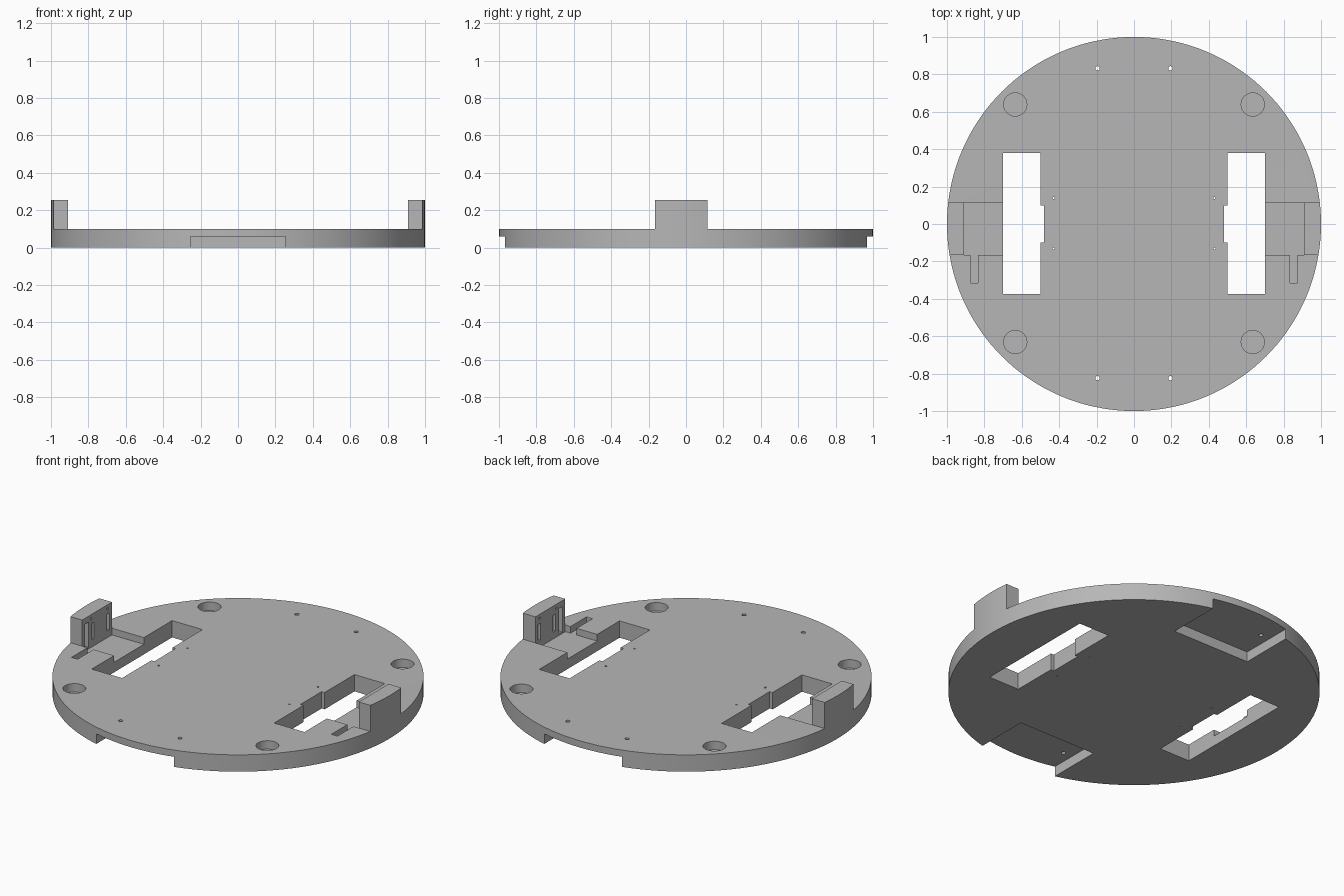
import bpy, bmesh, math
from mathutils import Matrix

if "Cube" in bpy.data.objects:
    bpy.data.objects.remove(bpy.data.objects["Cube"], do_unlink=True)

RIM_TOP, POST_TOP, BAY_FLOOR = 0.10, 0.255, 0.06
POST_X, BAY_FRONT, BAY_BACK = 0.91, -0.165, 0.115

# One grey for the whole plate
grey = bpy.data.materials.new("plain grey")
grey.use_nodes = True
colour = (0.47, 0.47, 0.47, 1)
grey.diffuse_color = colour
grey.node_tree.nodes["Principled BSDF"].inputs["Base Color"].default_value = colour


def add_object(name, bm):
    mesh = bpy.data.meshes.new(name)
    bm.to_mesh(mesh)
    bm.free()
    mesh.materials.append(grey)
    obj = bpy.data.objects.new(name, mesh)
    bpy.context.collection.objects.link(obj)
    return obj


def cylinder(name, x, y, z0, z1, radius, sides):
    bm = bmesh.new()
    bmesh.ops.create_cone(bm, cap_ends=True, segments=sides, radius1=radius, radius2=radius,
                          depth=z1 - z0, matrix=Matrix.Translation((x, y, (z0 + z1) / 2)))
    return add_object(name, bm)


def box(name, xs, ys, zs):
    spans = (xs, ys, zs)
    centre = [sum(s) / 2 for s in spans]
    size = [abs(s[1] - s[0]) for s in spans]
    bm = bmesh.new()
    bmesh.ops.create_cube(bm, size=1, matrix=Matrix.Translation(centre) @ Matrix.Diagonal((*size, 1)))
    return add_object(name, bm)


# Solid blank, tall enough to leave the two posts standing
plate = cylinder("base_plate", 0, 0, 0, POST_TOP, 1, 144)
cutters = []

# Clear everything above the plate except the posts
above = (RIM_TOP, 0.5)
cutters.append(box("clear_back", (-2, 2), (BAY_BACK, 2), above))
cutters.append(box("clear_front", (-2, 2), (-2, BAY_FRONT), above))
cutters.append(box("clear_middle", (-POST_X, POST_X), (-0.5, 0.5), above))

for s in (-1, 1):
    def side_box(name, x0, x1, ys, zs):
        cutters.append(box(name, (s * x0, s * x1), ys, zs))

    # Wheel slot with its shallow inner notch
    side_box("wheel_slot", 0.5, 0.7, (-0.375, 0.38), (-0.1, 0.4))
    side_box("slot_notch", 0.48, 0.55, (-0.1, 0.1), (-0.1, 0.4))
    # Motor bay and the wire groove leading into it
    side_box("motor_bay", 0.65, POST_X, (BAY_FRONT, BAY_BACK), (BAY_FLOOR, 0.4))
    side_box("wire_groove", 0.835, 0.875, (-0.315, -0.15), (BAY_FLOOR, 0.15))
    # Upright slots and pin sockets in the inner face of the post
    side_box("post_slot_tall", 0.88, 0.94, (-0.137, -0.105), (0.07, 0.22))
    for y0, y1 in ((-0.072, -0.052), (0.068, 0.092)):
        side_box("post_slot_short", 0.88, 0.94, (y0, y1), (0.1, 0.2))
    for y in (-0.08, 0.075):
        side_box("post_pin", 0.88, 0.94, (y - 0.006, y + 0.006), (0.224, 0.236))
    # Underside pocket at the front and back edges
    cutters.append(box("edge_pocket", (-0.255, 0.255), (s * 0.645, s * 1.2), (-0.1, 0.06)))
    # Blind corner sockets and through holes
    for t in (-1, 1):
        cutters.append(cylinder("corner_socket", s * 0.635, t * 0.635 + 0.004, 0.05, 0.2, 0.062, 32))
        cutters.append(cylinder("screw_hole", s * 0.195, t * 0.828 + 0.004, -0.1, 0.2, 0.012, 16))
        cutters.append(cylinder("pin_hole", s * 0.43, t * 0.135 + 0.004, -0.1, 0.2, 0.006, 12))

for cutter in cutters:
    cutter.hide_render = True
    cut = plate.modifiers.new(cutter.name, 'BOOLEAN')
    cut.operation = 'DIFFERENCE'
    cut.solver = 'EXACT'
    cut.object = cutter

# Bake the cuts and drop the cutters
bpy.context.view_layer.update()
depsgraph = bpy.context.evaluated_depsgraph_get()
plate_mesh = bpy.data.meshes.new_from_object(plate.evaluated_get(depsgraph))
plate.modifiers.clear()
plate.data = plate_mesh
plate_mesh.materials.clear()
plate_mesh.materials.append(grey)
for face in plate_mesh.polygons:
    face.material_index = 0
for cutter in cutters:
    bpy.data.objects.remove(cutter, do_unlink=True)

# Smooth rim, sharp machined edges
bpy.ops.object.select_all(action='DESELECT')
plate.select_set(True)
bpy.context.view_layer.objects.active = plate
bpy.ops.object.shade_smooth_by_angle(angle=math.radians(30))
